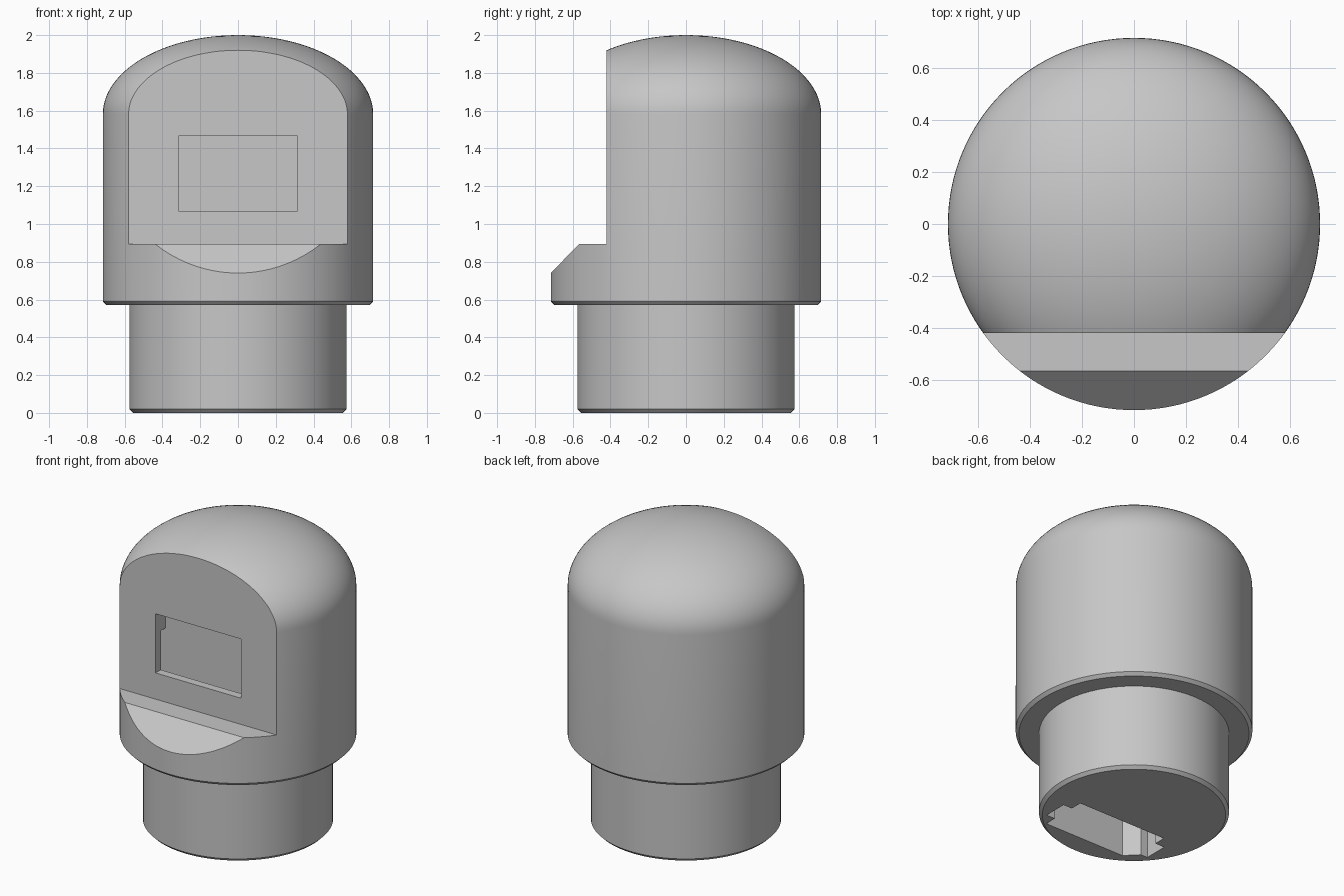
import bpy, bmesh, math

cube = bpy.data.objects.get("Cube")
if cube:
    bpy.data.objects.remove(cube, do_unlink=True)

grey = bpy.data.materials.new("plain grey")
grey.use_nodes = True
colour = (0.57, 0.57, 0.57, 1)
grey.diffuse_color = colour
grey.node_tree.nodes["Principled BSDF"].inputs["Base Color"].default_value = colour


def make_object(name, bm):
    bmesh.ops.recalc_face_normals(bm, faces=bm.faces)
    mesh = bpy.data.meshes.new(name)
    bm.to_mesh(mesh)
    bm.free()
    mesh.materials.append(grey)
    obj = bpy.data.objects.new(name, mesh)
    bpy.context.collection.objects.link(obj)
    return obj


def prism(name, outline, offset):
    """Extrude a closed 3D outline along an offset."""
    bm = bmesh.new()
    face = bm.faces.new([bm.verts.new(p) for p in outline])
    new = bmesh.ops.extrude_face_region(bm, geom=[face])["geom"]
    verts = [v for v in new if isinstance(v, bmesh.types.BMVert)]
    bmesh.ops.translate(bm, verts=verts, vec=offset)
    return make_object(name, bm)


def box(name, x0, x1, y0, y1, z0, z1):
    outline = [(x0, y0, z0), (x1, y0, z0), (x1, y1, z0), (x0, y1, z0)]
    return prism(name, outline, (0, 0, z1 - z0))


# Turned body: stem, shoulder, wall and elliptical dome
R, STEM, WALL_TOP, DOME = 0.716, 0.575, 1.58, 0.42
profile = [(0, 0), (STEM - 0.02, 0), (STEM, 0.02), (STEM, 0.57),
           (R - 0.02, 0.57), (R, 0.59)]
steps = 24
for i in range(steps + 1):
    a = math.pi / 2 * i / steps
    profile.append((R * math.cos(a) if i < steps else 0, WALL_TOP + DOME * math.sin(a)))

bm = bmesh.new()
verts = [bm.verts.new((r, 0, z)) for r, z in profile]
edges = [bm.edges.new(pair) for pair in zip(verts, verts[1:])]
bmesh.ops.spin(bm, geom=verts + edges, cent=(0, 0, 0), axis=(0, 0, 1),
               angle=math.tau, steps=128, use_duplicate=False)
bmesh.ops.remove_doubles(bm, verts=bm.verts, dist=0.0001)
body = make_object("domed_body", bm)

# Flat front with its ledge and sloped lip
lip = [(-0.42, 0.895), (-0.565, 0.895), (-0.765, 0.69), (-1, 0.69), (-1, 2.2), (-0.42, 2.2)]
cutters = [prism("front_cutter", [(-1, y, z) for y, z in lip], (2, 0, 0))]

# Window with a wider channel behind its lower part
cutters.append(box("window_cutter", -0.315, 0.315, -0.5, -0.315, 1.07, 1.465))
cutters.append(box("channel_cutter", -0.37, 0.37, -0.365, -0.314, 0.8, 1.33))

# Keyed slot from below, with one chamfered corner
slot = [(-0.26, -0.42), (0.34, -0.42), (0.34, -0.34), (0.405, -0.34),
        (0.405, -0.18), (0.34, -0.18), (0.34, -0.1), (-0.32, -0.1),
        (-0.32, -0.18), (-0.39, -0.18), (-0.39, -0.34), (-0.34, -0.34)]
cutters.append(prism("slot_cutter", [(x, y, -0.1) for x, y in slot], (0, 0, 0.95)))

bpy.context.view_layer.objects.active = body
body.select_set(True)
for cutter in cutters:
    mod = body.modifiers.new(cutter.name, "BOOLEAN")
    mod.operation = "DIFFERENCE"
    mod.solver = "EXACT"
    mod.object = cutter
    bpy.ops.object.modifier_apply(modifier=mod.name)
    bpy.data.objects.remove(cutter, do_unlink=True)

bpy.ops.object.select_all(action="DESELECT")
body.select_set(True)
bpy.context.view_layer.objects.active = body
bpy.ops.object.shade_smooth_by_angle(angle=math.radians(25))
